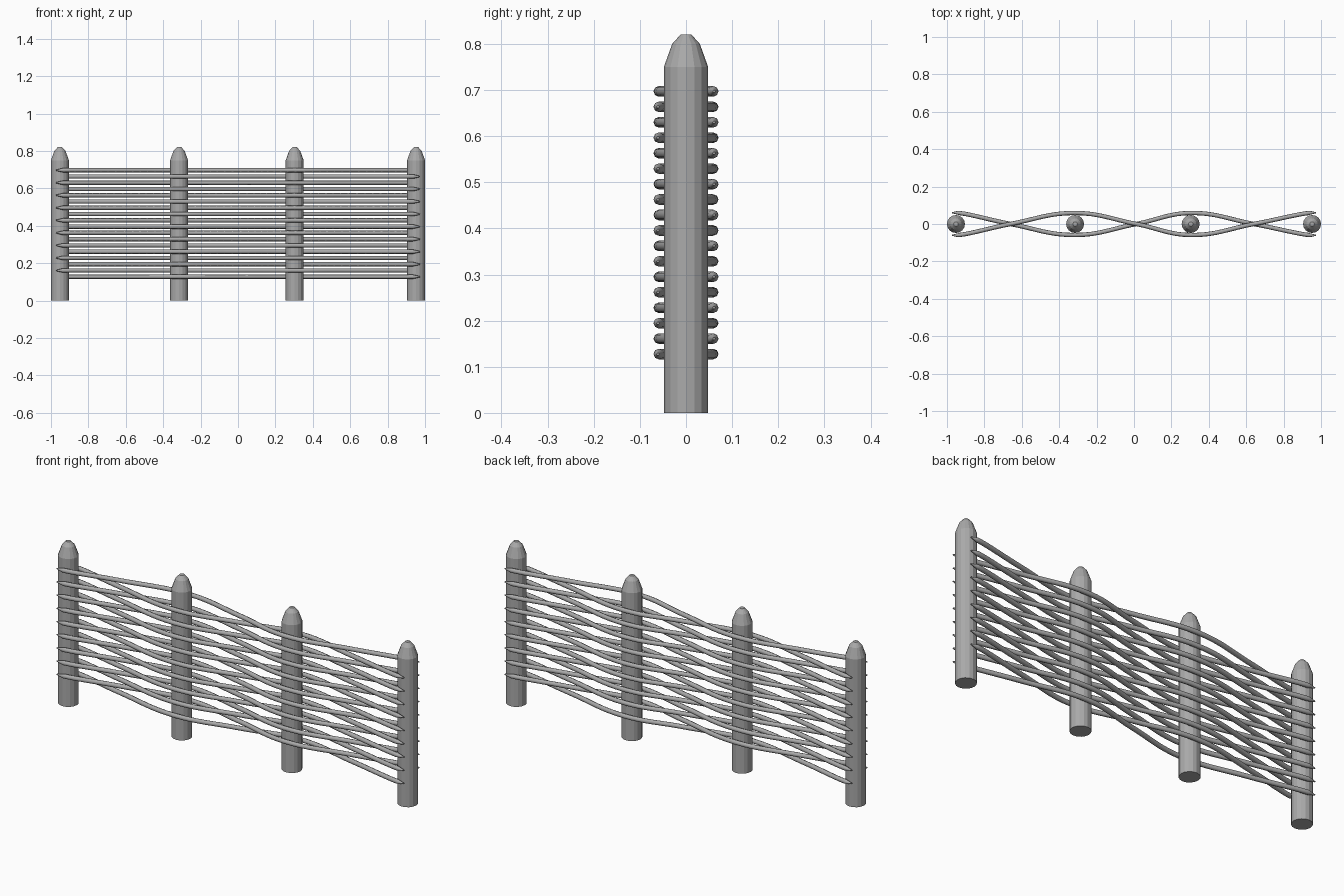
import bpy, bmesh, math

if "Cube" in bpy.data.objects:
    bpy.data.objects.remove(bpy.data.objects["Cube"])

POSTS = [-0.952, -0.315, 0.303, 0.952]
CROSSINGS = [-0.66, 0.012, 0.64]
POST_PROFILE = [(0.048, 0), (0.048, 0.75), (0.03, 0.80), (0.012, 0.82)]
SIDES = 16

grey = bpy.data.materials.new("dark_grey_wood")
grey.diffuse_color = (0.4, 0.4, 0.4, 1)
grey.use_nodes = True
grey.node_tree.nodes["Principled BSDF"].inputs["Base Color"].default_value = grey.diffuse_color


def link(name, data, x=0, z=0):
    ob = bpy.data.objects.new(name, data)
    ob.location = (x, 0, z)
    bpy.context.collection.objects.link(ob)
    return ob


def smooth(ob, degrees):
    bpy.ops.object.select_all(action='DESELECT')
    ob.select_set(True)
    bpy.context.view_layer.objects.active = ob
    bpy.ops.object.shade_smooth_by_angle(angle=math.radians(degrees))


# Lathed post with a blunt pointed top
bm = bmesh.new()
rings = [[bm.verts.new((r * math.cos(2 * math.pi * i / SIDES),
                        r * math.sin(2 * math.pi * i / SIDES), z))
          for i in range(SIDES)] for r, z in POST_PROFILE]
for a, b in zip(rings, rings[1:]):
    for i in range(SIDES):
        j = (i + 1) % SIDES
        bm.faces.new((a[i], a[j], b[j], b[i]))
bm.faces.new(rings[0][::-1])
bm.faces.new(rings[-1])
post_mesh = bpy.data.meshes.new("post")
bm.to_mesh(post_mesh)
bm.free()
post_mesh.materials.append(grey)
for i, x in enumerate(POSTS):
    link(f"post_{i + 1}", post_mesh, x)


# Woven rod: alternates sides at each post, with tapered tips
def make_rod(name, side):
    a = 0.059 * side
    pts = [(-0.974, -a * 1.03, 0.25), (-0.935, -a, 1), (CROSSINGS[0], 0, 1),
           (POSTS[1], a, 1), (CROSSINGS[1], 0, 1), (POSTS[2], -a, 1),
           (CROSSINGS[2], 0, 1), (0.935, a, 1), (0.974, a * 1.03, 0.25)]
    cu = bpy.data.curves.new(name, 'CURVE')
    cu.dimensions = '3D'
    cu.bevel_depth = 0.0115
    cu.bevel_resolution = 2
    cu.resolution_u = 8
    cu.use_fill_caps = True
    cu.materials.append(grey)
    sp = cu.splines.new('BEZIER')
    sp.bezier_points.add(len(pts) - 1)
    for p, (x, y, r) in zip(sp.bezier_points, pts):
        p.co = (x, y, 0)
        p.radius = r
        p.handle_left_type = p.handle_right_type = 'AUTO'
    ob = link(name, cu)
    bpy.ops.object.select_all(action='DESELECT')
    ob.select_set(True)
    bpy.context.view_layer.objects.active = ob
    bpy.ops.object.convert(target='MESH')
    ob = bpy.context.view_layer.objects.active
    smooth(ob, 75)
    return ob


# Stack of 18 rods, alternating weave from the top down
base = [make_rod("woven_rod_1", 1), make_rod("woven_rod_2", -1)]
for i in range(18):
    z = 0.697 - i * 0.0335
    if i < 2:
        base[i].location.z = z
    else:
        link(f"woven_rod_{i + 1}", base[i % 2].data, 0, z)
